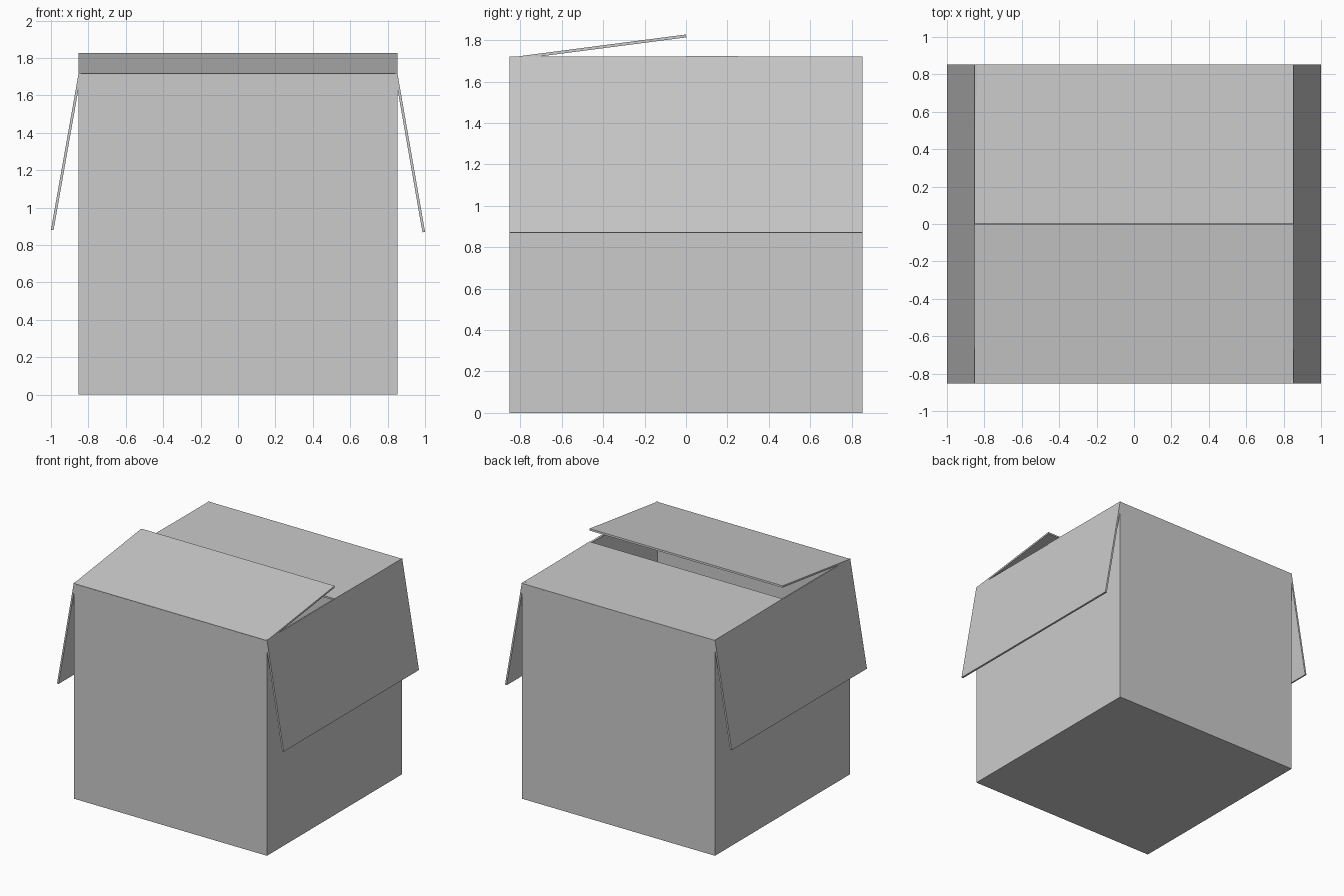
import bpy, bmesh
from mathutils import Vector

if "Cube" in bpy.data.objects:
    bpy.data.objects.remove(bpy.data.objects["Cube"])

W = 0.852      # half width of the box
H = 1.712      # height of the walls
T = 0.014      # cardboard thickness


def finish(name, bm):
    bmesh.ops.recalc_face_normals(bm, faces=bm.faces)
    me = bpy.data.meshes.new(name)
    bm.to_mesh(me)
    bm.free()
    ob = bpy.data.objects.new(name, me)
    bpy.context.collection.objects.link(ob)
    return ob


def flap(name, hinge, tip, axis):
    """Thin board from hinge to tip (outer face), swept along the given axis."""
    h, t = Vector(hinge), Vector(tip)
    sweep = Vector((2 * W, 0, 0)) if axis == 'x' else Vector((0, 2 * W, 0))
    n = (t - h).cross(sweep).normalized() * T
    # thickness goes toward the middle of the box
    if n.dot(Vector((0, 0, H / 2)) - h) < 0:
        n = -n
    bm = bmesh.new()
    face = bm.faces.new([bm.verts.new(p - sweep / 2) for p in (h, t, t + n, h + n)])
    ext = bmesh.ops.extrude_face_region(bm, geom=[face])
    moved = [g for g in ext['geom'] if isinstance(g, bmesh.types.BMVert)]
    bmesh.ops.translate(bm, verts=moved, vec=sweep)
    if face.is_valid is False or len(bm.faces) == 5:
        bmesh.ops.holes_fill(bm, edges=bm.edges)
    return finish(name, bm)


# Open carton: cube without a lid, walls thickened inward
bm = bmesh.new()
bmesh.ops.create_cube(bm, size=1)
for v in bm.verts:
    v.co = (v.co.x * 2 * W, v.co.y * 2 * W, (v.co.z + 0.5) * H)
top = max(bm.faces, key=lambda f: f.calc_center_median().z)
bmesh.ops.delete(bm, geom=[top], context='FACES_ONLY')
carton = finish("carton_body", bm)
wall = carton.modifiers.new("wall", 'SOLIDIFY')
wall.thickness = T
wall.offset = -1
wall.use_even_offset = True

# Side flaps hanging outward
flap("right_flap", (W, 0, H + 0.008), (1.0, 0, 0.870), 'y')
flap("left_flap", (-W, 0, H + 0.008), (-1.0, 0, 0.881), 'y')

# Front flap half lifted, back flap almost flat
flap("front_flap", (0, -W, H + 0.004), (0, 0, 1.827), 'x')
flap("back_flap", (0, W, H + 0.005), (0, 0, 1.724), 'x')
